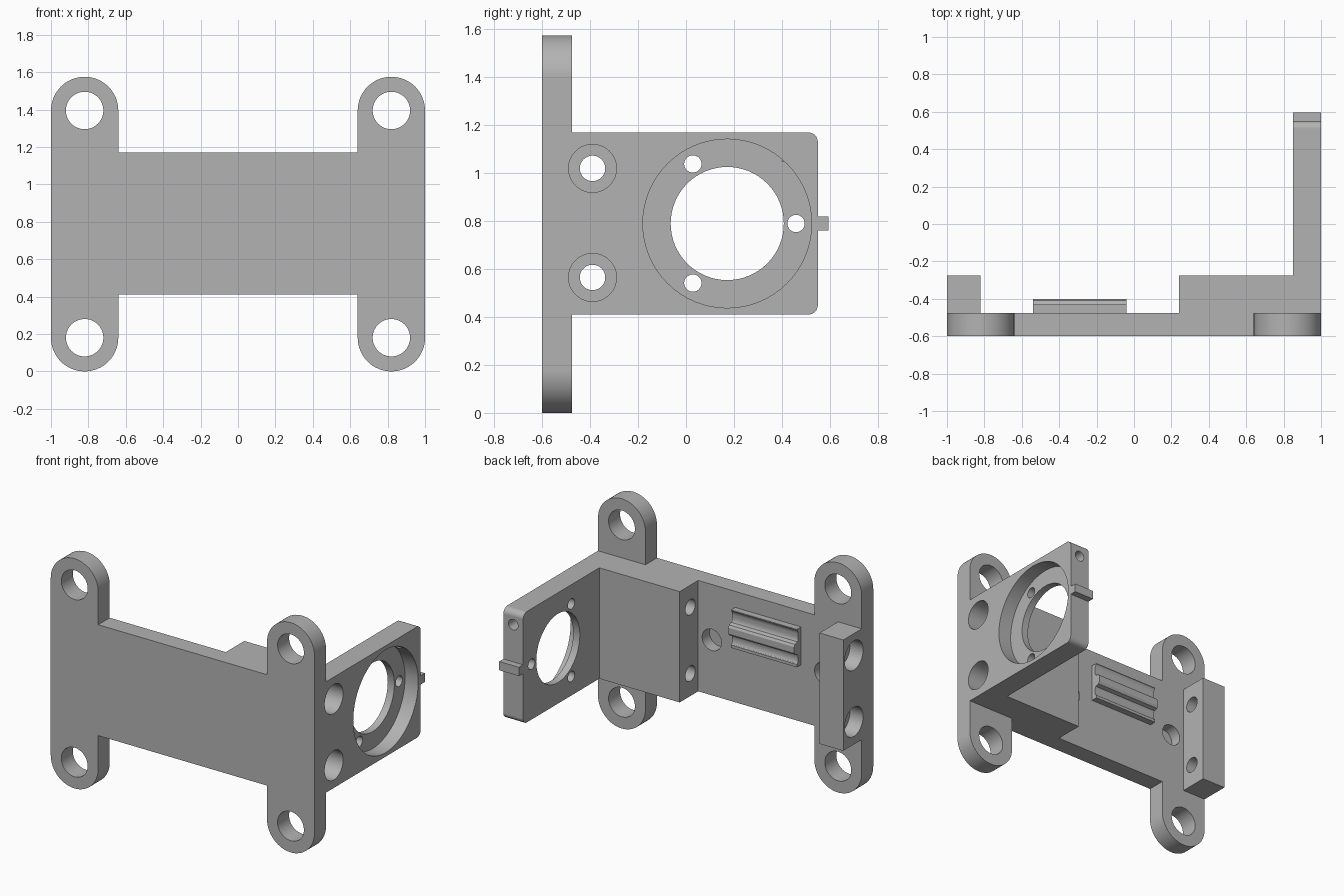
import bpy
import bmesh
from math import cos, sin, pi, radians
from mathutils import Vector, Matrix

cube = bpy.data.objects.get("Cube")
if cube:
    bpy.data.objects.remove(cube)

grey = bpy.data.materials.new("matte grey")
grey.use_nodes = True
grey.diffuse_color = (0.45, 0.45, 0.45, 1)
grey.node_tree.nodes["Principled BSDF"].inputs["Base Color"].default_value = (0.45, 0.45, 0.45, 1)

Z_LOW, Z_HIGH, Z_MID = 0.41, 1.17, 0.79
BACK = -0.475          # rear face of the front plate


def make_object(name, bm):
    bmesh.ops.recalc_face_normals(bm, faces=bm.faces)
    mesh = bpy.data.meshes.new(name)
    bm.to_mesh(mesh)
    bm.free()
    mesh.materials.append(grey)
    obj = bpy.data.objects.new(name, mesh)
    bpy.context.collection.objects.link(obj)
    return obj


def prism(name, points, offset):
    """Extrude a closed 3D outline along an offset."""
    bm = bmesh.new()
    face = bm.faces.new([bm.verts.new(p) for p in points])
    top = bmesh.ops.extrude_face_region(bm, geom=[face])["geom"]
    bmesh.ops.translate(bm, vec=Vector(offset),
                        verts=[v for v in top if isinstance(v, bmesh.types.BMVert)])
    return make_object(name, bm)


def box(name, x, y, z):
    return prism(name, [(x[0], y[0], z[0]), (x[1], y[0], z[0]),
                        (x[1], y[1], z[0]), (x[0], y[1], z[0])], (0, 0, z[1] - z[0]))


def cylinder(name, start, end, radius):
    start, end = Vector(start), Vector(end)
    axis = end - start
    turn = axis.to_track_quat('Z', 'Y').to_matrix().to_4x4()
    bm = bmesh.new()
    bmesh.ops.create_cone(bm, cap_ends=True, segments=64, radius1=radius, radius2=radius,
                          depth=axis.length,
                          matrix=Matrix.Translation((start + end) / 2) @ turn)
    return make_object(name, bm)


def arc(cu, cv, r, a0, a1, steps):
    angles = [radians(a0 + (a1 - a0) * i / steps) for i in range(steps + 1)]
    return [(cu + r * cos(a), cv + r * sin(a)) for a in angles]


def combine(target, other, operation):
    mod = target.modifiers.new("combine", 'BOOLEAN')
    mod.operation = operation
    mod.solver = 'EXACT'
    mod.object = other
    bpy.context.view_layer.objects.active = target
    bpy.ops.object.modifier_apply(modifier=mod.name)
    bpy.data.objects.remove(other)


# Front plate with four rounded mounting ears
LUG_X, LUG_R, LUG_LOW, LUG_HIGH = 0.82, 0.18, 0.18, 1.395
INNER = LUG_X - LUG_R
outline = (arc(-LUG_X, LUG_LOW, LUG_R, 180, 360, 32) + [(-INNER, Z_LOW), (INNER, Z_LOW)]
           + arc(LUG_X, LUG_LOW, LUG_R, 180, 360, 32)
           + arc(LUG_X, LUG_HIGH, LUG_R, 0, 180, 32) + [(INNER, Z_HIGH), (-INNER, Z_HIGH)]
           + arc(-LUG_X, LUG_HIGH, LUG_R, 0, 180, 32))
bracket = prism("mounting_bracket", [(x, -0.6, z) for x, z in outline], (0, BACK + 0.6, 0))

# Side wall with rounded rear corners
R = 0.04
side = ([(-0.55, Z_LOW)] + arc(0.55 - R, Z_LOW + R, R, -90, 0, 8)
        + arc(0.55 - R, Z_HIGH - R, R, 0, 90, 8) + [(-0.55, Z_HIGH)])
combine(bracket, prism("side_wall", [(0.85, y, z) for y, z in side], (0.15, 0, 0)), 'UNION')

# Thick blocks behind the plate and the small rear tab
combine(bracket, box("left_block", (0.24, 0.95), (-0.55, -0.275), (Z_LOW, Z_HIGH)), 'UNION')
combine(bracket, box("right_block", (-1, -0.82), (-0.55, -0.275), (Z_LOW, Z_HIGH)), 'UNION')
combine(bracket, box("rear_tab", (0.85, 1), (0.5, 0.595), (0.76, 0.82)), 'UNION')

# Wavy cradle: side lips, shallow valleys and a rounded middle ridge
wave = [(0.13, -0.03), (0.13, 0.045), (0.11, 0.045)]
wave += [(0.075 + 0.035 * cos(a * pi / 8), 0.045 - 0.014 * sin(a * pi / 8)) for a in range(1, 8)]
half = wave + [(0.04, 0.05), (0.035, 0.066), (0.02, 0.075)]
profile = half + [(-u, d) for u, d in reversed(half)]
combine(bracket, prism("cradle", [(-0.54, BACK + d, 0.93 + u) for u, d in profile],
                       (0.5, 0, 0)), 'UNION')


def drill(start, end, radius):
    combine(bracket, cylinder("drill", start, end, radius), 'DIFFERENCE')


# Ear holes
for x in (-LUG_X, LUG_X):
    for z in (LUG_LOW, LUG_HIGH):
        drill((x, -0.7, z), (x, -0.3, z), 0.1)

# Cross bolt holes with wide recesses on the outer faces
for z in (0.565, 1.02):
    drill((-1.1, -0.39, z), (1.1, -0.39, z), 0.053)
    drill((0.5, -0.39, z), (1.1, -0.39, z), 0.1)
    drill((-1.1, -0.39, z), (-0.9, -0.39, z), 0.1)

# Round opening in the side wall, with its recess and three screw holes
HUB_Y = 0.172
drill((0.8, HUB_Y, Z_MID), (1.1, HUB_Y, Z_MID), 0.236)
drill((0.9, HUB_Y, Z_MID), (1.1, HUB_Y, Z_MID), 0.352)
for i in range(3):
    a = 2 * pi * i / 3
    y, z = HUB_Y + 0.287 * cos(a), Z_MID + 0.287 * sin(a)
    drill((0.8, y, z), (1.1, y, z), 0.036)

# Blind holes beside the cradle and in the rear end of the wall
for x in (0.137, -0.715):
    drill((x, BACK - 0.08, Z_MID), (x, BACK + 0.05, Z_MID), 0.073)
drill((0.925, 0.4, 1.075), (0.925, 0.7, 1.075), 0.036)

# Smooth curved walls, crisp edges
bpy.ops.object.select_all(action='DESELECT')
bracket.select_set(True)
bpy.context.view_layer.objects.active = bracket
bpy.ops.object.shade_smooth_by_angle(angle=radians(30))
weighted = bracket.modifiers.new("even_normals", 'WEIGHTED_NORMAL')
weighted.keep_sharp = True
